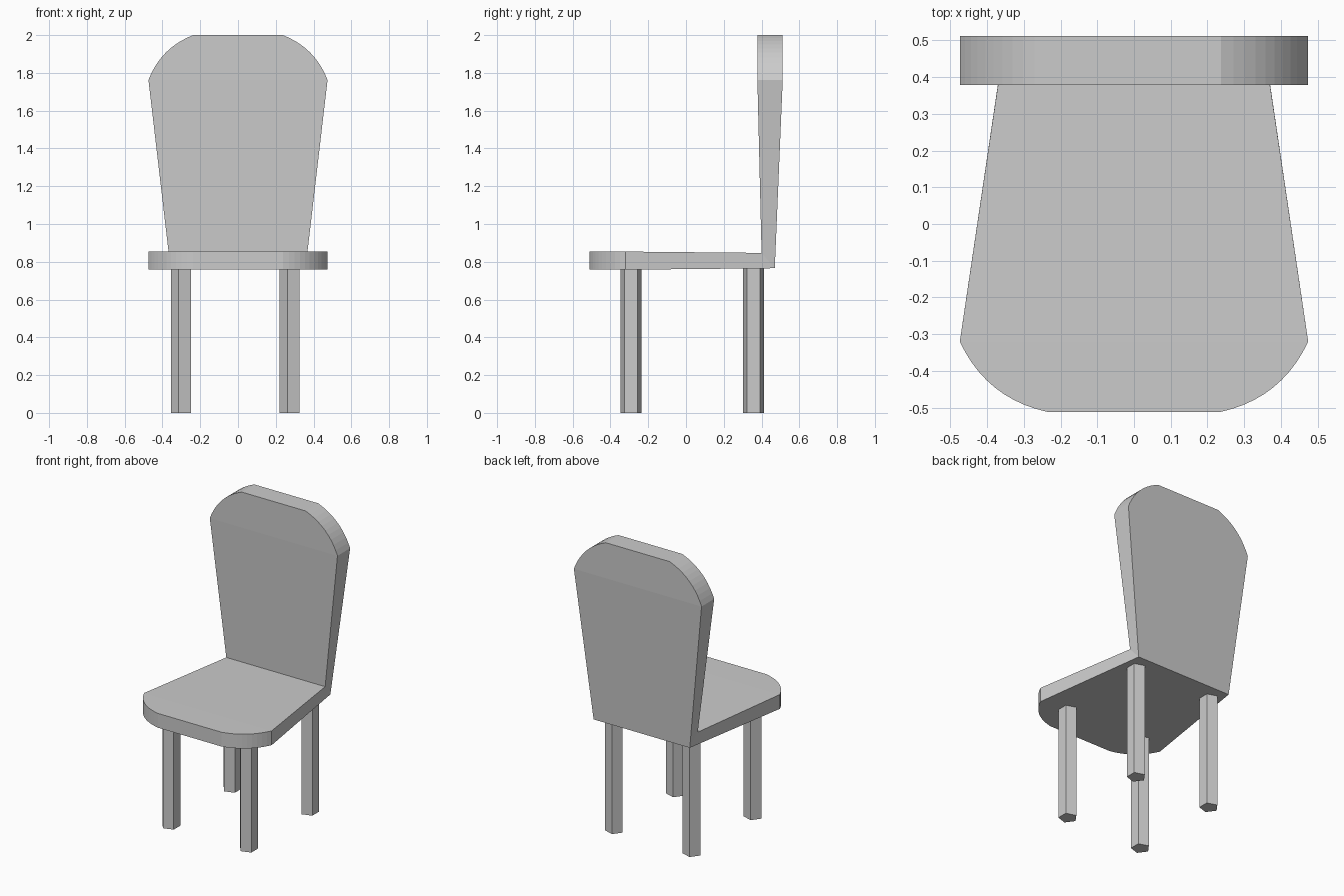
import bpy, bmesh
from math import pi, cos, sin
from mathutils import Vector

if "Cube" in bpy.data.objects:
    bpy.data.objects.remove(bpy.data.objects["Cube"])


def make_object(name, bm):
    bmesh.ops.recalc_face_normals(bm, faces=bm.faces)
    mesh = bpy.data.meshes.new(name)
    bm.to_mesh(mesh)
    bm.free()
    obj = bpy.data.objects.new(name, mesh)
    bpy.context.collection.objects.link(obj)
    return obj


def rounded_end(shoulder, tip, steps=10):
    """Rounded corner from shoulder to tip, mirrored to the other side (2D)."""
    a, b = Vector(shoulder), Vector(tip)
    d = b - a
    out = Vector((abs(d.y), abs(d.x) * (1 if d.y > 0 else -1))).normalized()
    ctrl = (a + b) / 2 + out * 0.075
    half = []
    for i in range(steps + 1):
        t = i / steps
        half.append(a * (1 - t) ** 2 + ctrl * 2 * t * (1 - t) + b * t * t)
    return half + [Vector((-p.x, p.y)) for p in reversed(half)]


def slab(name, end, place, base_a, base_b):
    """Tapered panel: rounded end at two depths, open at the mitred base."""
    bm = bmesh.new()
    rings = []
    for side, (bx, by, bz) in enumerate((base_a, base_b)):
        cap = [bm.verts.new(place(p, side)) for p in end]
        right, left = bm.verts.new((bx, by, bz)), bm.verts.new((-bx, by, bz))
        bm.faces.new(cap)
        bm.faces.new((right, cap[0], cap[-1], left))
        rings.append([right] + cap + [left])
    a, b = rings
    for i in range(len(a) - 1):
        bm.faces.new((a[i], a[i + 1], b[i + 1], b[i]))
    return make_object(name, bm)


# Shared mitre line where seat and back meet
inner = (0.367, 0.40, 0.847)
outer = (0.357, 0.47, 0.766)

# Seat: rounded toward the front
slab("seat", rounded_end((0.474, -0.32), (0.237, -0.511)),
     lambda p, s: (p.x, p.y, (0.854, 0.758)[s]), inner, outer)

# Backrest: rounded toward the top
slab("backrest", rounded_end((0.474, 1.762), (0.237, 2.0)),
     lambda p, s: (p.x, (0.378, 0.512)[s], p.y), inner, outer)


# Legs: five-sided posts
def leg(name, x, y, top, r=0.059):
    bm = bmesh.new()
    ring = [bm.verts.new((x + r * cos(pi + i * 2 * pi / 5),
                          y + r * sin(pi + i * 2 * pi / 5), 0)) for i in range(5)]
    face = bm.faces.new(ring)
    res = bmesh.ops.extrude_face_region(bm, geom=[face], use_keep_orig=True)
    verts = [v for v in res["geom"] if isinstance(v, bmesh.types.BMVert)]
    bmesh.ops.translate(bm, verts=verts, vec=(0, 0, top))
    make_object(name, bm)


for side, x in (("left", -0.297), ("right", 0.279)):
    leg(f"front_{side}_leg", x, -0.291, 0.762)
    leg(f"back_{side}_leg", x, 0.357, 0.768)
